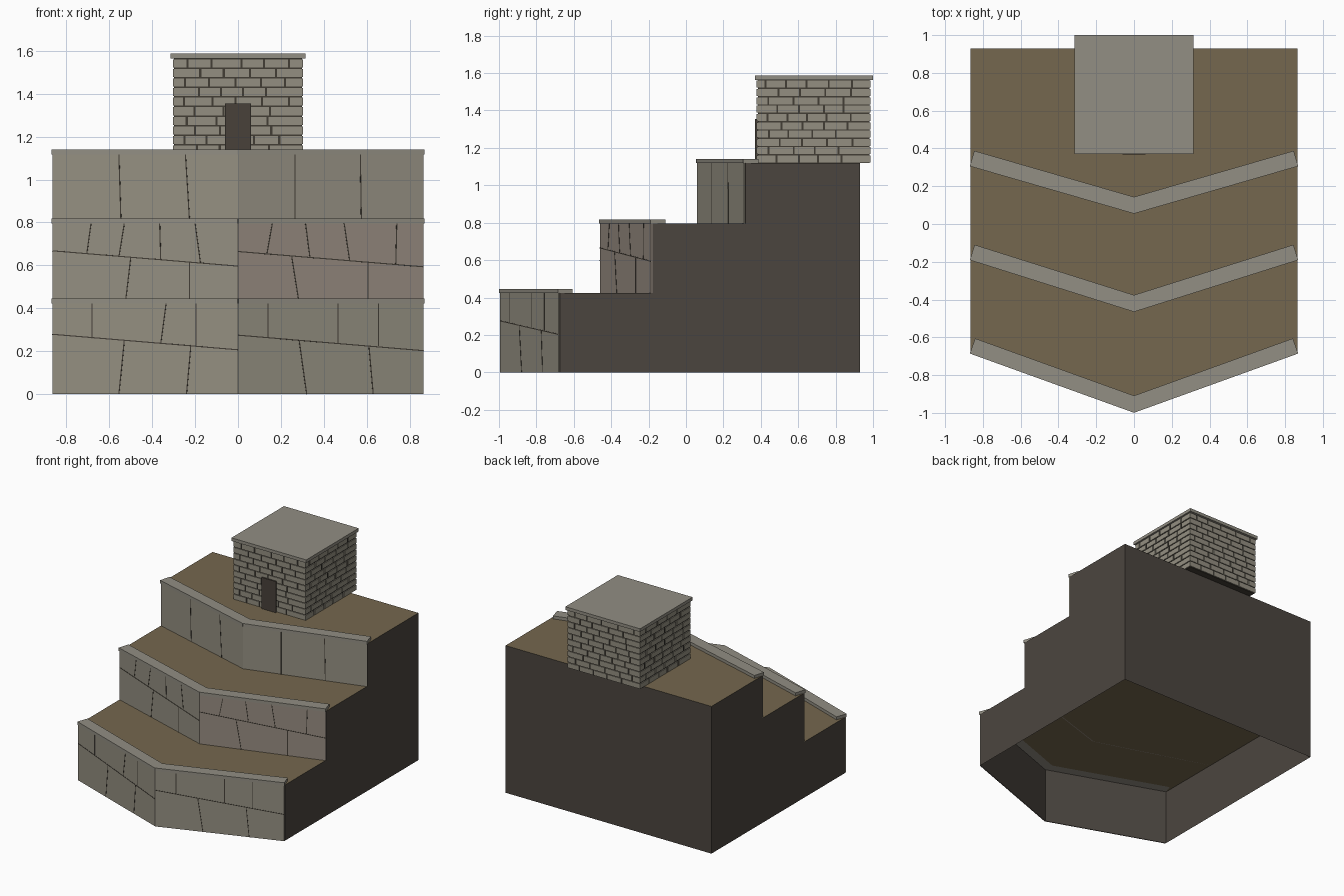
import bpy, bmesh, math, random
from mathutils import Vector, Matrix

random.seed(7)
if "Cube" in bpy.data.objects:
    bpy.data.objects.remove(bpy.data.objects["Cube"])


def material(name, r, g, b):
    m = bpy.data.materials.new(name)
    lin = [((c / 255 + 0.055) / 1.055) ** 2.4 for c in (r, g, b)] + [1]
    m.diffuse_color = lin
    m.use_nodes = True
    m.node_tree.nodes["Principled BSDF"].inputs["Base Color"].default_value = lin
    return m


STONE = material("grey_stone", 148, 143, 129)
WARM = material("warm_stone", 150, 139, 128)
CAP = material("cap_stone", 146, 142, 131)
SOIL = material("brown_soil", 117, 103, 78)
EARTH = material("dark_earth", 75, 69, 63)
JOINT = material("dark_joint", 66, 61, 53)
DOOR = material("dark_door", 72, 65, 58)


def finish(name, bm, *mats):
    mesh = bpy.data.meshes.new(name)
    bm.to_mesh(mesh)
    bm.free()
    for m in mats:
        mesh.materials.append(m)
    obj = bpy.data.objects.new(name, mesh)
    bpy.context.collection.objects.link(obj)
    return obj


def add_box(bm, lo, hi, frame=Matrix()):
    """Box between two corners, placed in a local frame."""
    lo, hi = Vector(lo), Vector(hi)
    scale = Matrix.Diagonal((*(hi - lo), 1))
    bmesh.ops.create_cube(bm, size=1, matrix=frame @ Matrix.Translation((lo + hi) / 2) @ scale)


def box(name, lo, hi, mat, frame=Matrix()):
    bm = bmesh.new()
    add_box(bm, lo, hi, frame)
    return finish(name, bm, mat)


HALF, BACK = 0.865, 0.93
PLATE = 0.008


def terrace_body(name, z0, z1, mid, side):
    """Pointed earth block, open below, with a soil top."""
    bm = bmesh.new()
    outline = [(0, mid), (HALF, side), (HALF, BACK), (-HALF, BACK), (-HALF, side)]
    low = [bm.verts.new((x, y, z0)) for x, y in outline]
    top = [bm.verts.new((x, y, z1)) for x, y in outline]
    for i in range(5):
        j = (i + 1) % 5
        bm.faces.new((low[i], low[j], top[j], top[i]))
    bm.faces.new(top).material_index = 1
    finish(name, bm, EARTH, SOIL)


def wall_frame(mid, side, sign):
    """Frame whose x runs along one half of the front, outward is -y."""
    angle = sign * math.atan2(side - mid, HALF)
    return Matrix.Translation((0, mid, 0)) @ Matrix.Rotation(angle, 4, "Z")


def joint_strip(bm, a, b, frame, width=0.005):
    """Thin dark line on a wall between two (x, z) points."""
    a, b = Vector((a[0], 0, a[1])), Vector((b[0], 0, b[1]))
    d = b - a
    turn = Matrix.Rotation(-math.atan2(d.z, d.x), 4, "Y")
    add_box(bm, (0, -0.0015, -width / 2), (d.length, 0.001, width / 2),
            frame @ Matrix.Translation(a) @ turn)


# Per terrace: bottom, top, front point y, front side y, has sloping joint
levels = [("lower", 0, 0.423, -0.994, -0.682, True),
          ("middle", 0.423, 0.795, -0.46, -0.187, True),
          ("upper", 0.795, 1.118, 0.06, 0.31, False)]

# Upright joints as (top x, bottom x): above and below the sloping joint
joints = {
    ("lower", -1): ([(-.68, -.68), (-.335, -.36), (-.195, -.195)], [(-.53, -.555), (-.22, -.24)]),
    ("lower", 1): ([(.14, .14), (.465, .465), (.655, .655)], [(.285, .32), (.61, .63)]),
    ("middle", -1): ([(-.685, -.705), (-.53, -.555), (-.365, -.36), (-.2, -.175)],
                     [(-.5, -.525), (-.225, -.225)]),
    ("middle", 1): ([(.16, .135), (.315, .335), (.495, .52), (.74, .735)],
                    [(.25, .285), (.605, .605)]),
    ("upper", -1): ([(-.555, -.545), (-.245, -.225)], []),
    ("upper", 1): ([(.265, .265), (.57, .575)], []),
}

for name, z0, z1, mid, side, sloped in levels:
    terrace_body(name + "_terrace", z0, z1, mid + PLATE, side + PLATE)
    for sign, word in ((-1, "right"), (1, "left")):
        frame = wall_frame(mid, side, sign)
        length = math.hypot(HALF, side - mid)
        stretch = length / HALF
        x0, x1 = sorted((0, sign * length))
        # Stone facing
        mat = WARM if (name, sign) == ("middle", 1) else STONE
        box(f"{name}_wall_{word}", (x0, 0, z0), (x1, PLATE - 0.001, z1), mat, frame)
        # Coping along the top edge
        box(f"{name}_coping_{word}", (x0 - 0.003, -0.005, z1), (x1 + 0.003, 0.08, z1 + 0.023), CAP, frame)
        # Masonry joints
        bm = bmesh.new()
        start = z0 + (z1 - z0) * 0.65

        def seam(x):
            return start - 0.068 * (x - min(0, sign * HALF)) / HALF if sloped else z0

        if sloped:
            joint_strip(bm, (x0, seam(x0)), (x1, seam(x1)), frame)
        above, below = joints[name, sign]
        for a, b in above:
            joint_strip(bm, (a * stretch, z1), (b * stretch, seam(b)), frame)
        for a, b in below:
            joint_strip(bm, (a * stretch, seam(a)), (b * stretch, z0), frame)
        finish(f"{name}_joints_{word}", bm, JOINT)

# Brick hut: dark mortar core with brick plates on all four sides
CX, CY, R = 0, 0.682, 0.304
Z0, Z1, ROWS, GAP = 1.118, 1.563, 10, 0.007
T = 0.006
core = R - T
box("hut_core", (CX - core, CY - core, Z0), (CX + core, CY + core, Z1), JOINT)
bm = bmesh.new()
course = (Z1 - Z0) / ROWS
for k in range(4):
    frame = Matrix.Translation((CX, CY, 0)) @ Matrix.Rotation(k * math.pi / 2, 4, "Z")
    for row in range(ROWS):
        x = -R
        bottom = Z0 + row * course
        step = 0.06 if row % 2 else 0.12
        while x < R - 0.001:
            end = x + step + random.uniform(-0.015, 0.025)
            if R - end < 0.045:
                end = R
            stop = end if end == R else end - 0.010
            add_box(bm, (x, -R, bottom + GAP / 2), (stop, -core, bottom + course - GAP / 2), frame)
            x, step = end, 0.115
finish("hut_bricks", bm, STONE)

# Roof slab and door
box("hut_roof", (-0.314, 0.37, Z1), (0.314, 1.0, 1.587), CAP)
box("hut_door", (-0.06, 0.368, Z0), (0.06, 0.39, 1.355), DOOR)
